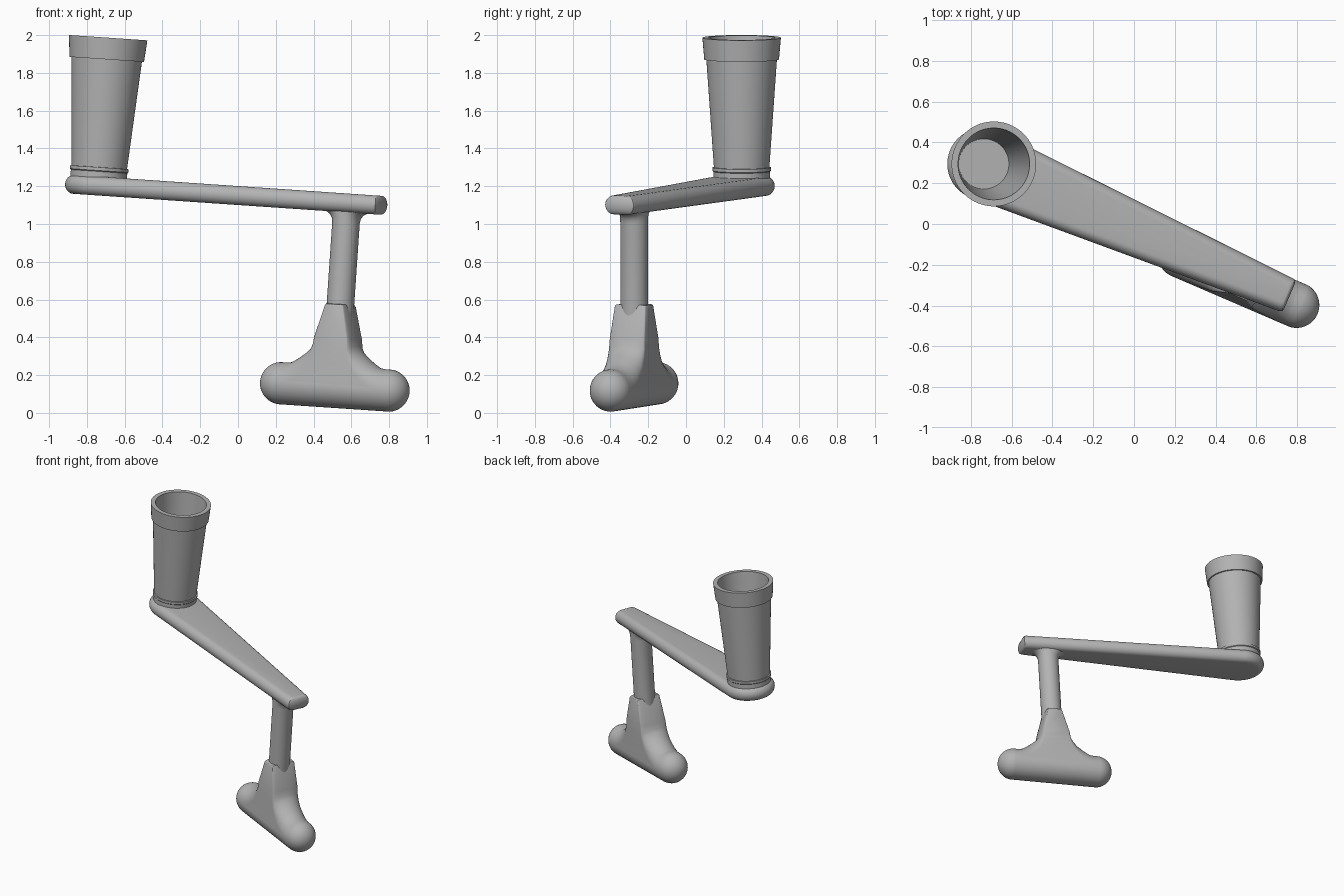
import bpy, bmesh
from math import sin, cos, pi, radians
from mathutils import Matrix

old = bpy.data.objects.get("Cube")
if old:
    bpy.data.objects.remove(old, do_unlink=True)

grey = bpy.data.materials.new("plain grey")
grey.use_nodes = True
colour = (0.45, 0.45, 0.45, 1)
grey.diffuse_color = colour
grey.node_tree.nodes["Principled BSDF"].inputs["Base Color"].default_value = colour

# Shared frame: origin under the stem, x along the arm, whole crank tipped a little
FRAME = (Matrix.Rotation(0.068, 4, 'Y') @ Matrix.Translation((0.502, -0.275, 0))
         @ Matrix.Rotation(radians(-23.3), 4, 'Z'))
CUP_X = -1.44


def loft(name, rings, cap=True, angle=32):
    """Skin rings of equal length; caps are strips between mirrored halves."""
    bm = bmesh.new()
    rows = [[bm.verts.new(p) for p in ring] for ring in rings]
    n = len(rows[0])
    for a, b in zip(rows, rows[1:]):
        for i in range(n):
            j = (i + 1) % n
            bm.faces.new((a[i], a[j], b[j], b[i]))
    if cap:
        for row in (rows[0], rows[-1]):
            for i in range(n // 2 - 1):
                bm.faces.new((row[i], row[i + 1], row[n - 2 - i], row[n - 1 - i]))
    bmesh.ops.recalc_face_normals(bm, faces=bm.faces)
    mesh = bpy.data.meshes.new(name)
    bm.to_mesh(mesh)
    bm.free()
    obj = bpy.data.objects.new(name, mesh)
    bpy.context.collection.objects.link(obj)
    mesh.materials.append(grey)
    obj.matrix_world = FRAME
    bpy.ops.object.select_all(action='DESELECT')
    obj.select_set(True)
    bpy.context.view_layer.objects.active = obj
    bpy.ops.object.shade_smooth_by_angle(angle=radians(angle))
    return obj


def ellipse(rx, ry, z, x=0, n=64):
    return [(x + rx * cos((i + .5) * 2 * pi / n), ry * sin((i + .5) * 2 * pi / n), z)
            for i in range(n)]


def arc(steps):
    return [-pi / 2 + pi * i / steps for i in range(steps + 1)]


# Tapered arm: round at the cup, cut flat at the far end, rounded long edges
def arm_ring(t):
    inset, z = 0.045 * (1 - cos(t)), 1.148 + 0.05 * sin(t)
    end, half, r = 0.2 - inset * 0.4, 0.087 - inset, 0.175 - inset
    side = [(end, half * 0.8), (end - 0.004, half * 0.93), (end - 0.016, half)]
    side += [(CUP_X + r * cos(a), r * sin(a))
             for a in [radians(86.8 + 92 * i / 24) for i in range(25)]]
    return [(x, y, z) for x, y in side] + [(x, -y, z) for x, y in reversed(side)]


loft("arm", [arm_ring(t) for t in arc(12)])

# Hollow tapered cup with base collar and rim lip, closed by its floor
cup_profile = [(0.15, 1.15), (0.15, 1.225), (0.155, 1.23), (0.155, 1.247), (0.147, 1.248),
               (0.187, 1.82), (0.198, 1.82), (0.208, 1.935), (0.176, 1.935), (0.123, 1.215)]
loft("cup", [ellipse(r, r, z, CUP_X) for r, z in cup_profile])

# Round stem, flaring lengthwise under the arm
stem_profile = [(0.073, 0.2), (0.073, 1.045), (0.078, 1.067), (0.09, 1.084),
                (0.108, 1.095), (0.13, 1.102)]
loft("stem", [ellipse(rx, 0.073, z) for rx, z in stem_profile])

# Grip bar with round ends
BAR_Z, R, HALF = 0.172, 0.112, 0.31
bar = []
for t in arc(32):
    x, r = HALF * (1 if t > 0 else -1) + R * sin(t), max(R * cos(t), 0.001)
    bar.append([(x, y, BAR_Z + z) for y, z, _ in ellipse(r, r, 0, n=40)])
loft("grip_bar", bar)

# Gusset from bar to stem: x, z, and how far its edge rounds in x and z
gusset = [(0.29, 0.172, 0, 0), (0.29, 0.283, 0, 0.11), (0.25, 0.288, 0.01, 0.105),
          (0.21, 0.312, 0.02, 0.1), (0.165, 0.345, 0.035, 0.075), (0.135, 0.37, 0.03, 0.04),
          (0.119, 0.393, 0.026, 0.02), (0.11, 0.43, 0.02, 0), (0.06, 0.6, 0.01, 0),
          (0.054, 0.613, 0.01, 0.006)]


def gusset_ring(t):
    k, side = 1 - cos(t), []
    for x, z, dx, dz in gusset:
        depth = 0.111 - 0.07 * max(0, z - 0.288)
        side.append((x - dx * k, depth * sin(t), z - dz * k))
    return side + [(-x, y, z) for x, y, z in reversed(side)]


loft("grip_gusset", [gusset_ring(t) for t in arc(20)], angle=40)
